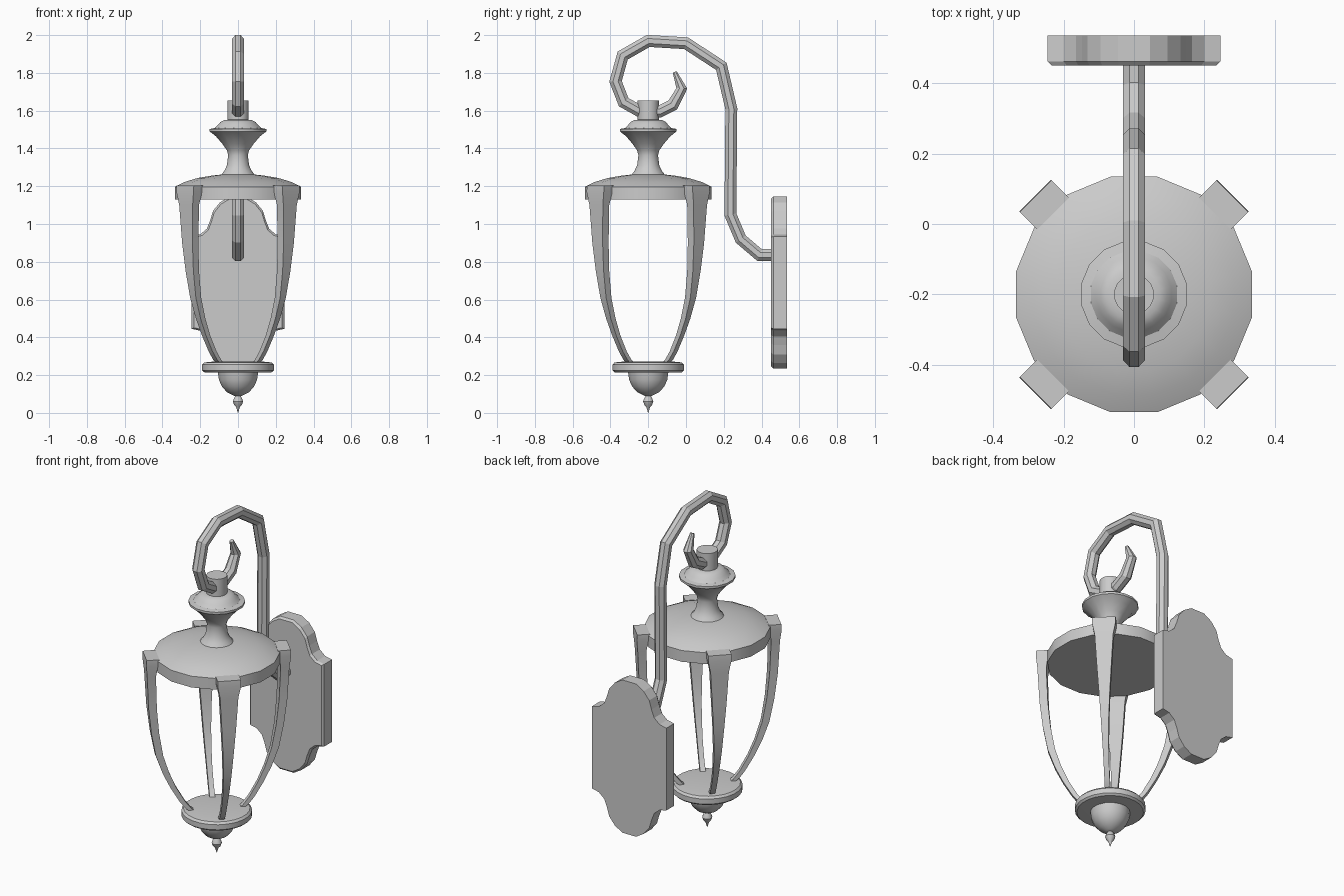
import bpy, bmesh, math
from mathutils import Vector

if "Cube" in bpy.data.objects:
    bpy.data.objects.remove(bpy.data.objects["Cube"])

AXIS_Y = -0.2


def loft(name, rings, angle=35):
    """Skin closed rings in order and cap both ends."""
    bm = bmesh.new()
    loops = [[bm.verts.new(p) for p in r] for r in rings]
    n = len(loops[0])
    for a, b in zip(loops, loops[1:]):
        for i in range(n):
            j = (i + 1) % n
            bm.faces.new((a[i], a[j], b[j], b[i]))
    bm.faces.new(loops[0][::-1])
    bm.faces.new(loops[-1])
    bmesh.ops.recalc_face_normals(bm, faces=bm.faces)
    me = bpy.data.meshes.new(name)
    bm.to_mesh(me)
    bm.free()
    ob = bpy.data.objects.new(name, me)
    bpy.context.collection.objects.link(ob)
    if angle:
        bpy.ops.object.select_all(action='DESELECT')
        ob.select_set(True)
        bpy.context.view_layer.objects.active = ob
        bpy.ops.object.shade_smooth_by_angle(angle=math.radians(angle))
    return ob


def lathe(name, profile, sides=16):
    """Turn a (radius, z) profile about the lantern axis."""
    ang = [(i + 0.5) * 2 * math.pi / sides for i in range(sides)]
    return loft(name, [[(r * math.cos(a), AXIS_Y + r * math.sin(a), z) for a in ang]
                       for r, z in profile])


# Roof with flat underside
lathe("lantern_roof", [(.341, 1.13), (.341, 1.197), (.29, 1.222), (.22, 1.243),
                       (.15, 1.255), (.09, 1.262)])

# Neck, flared collar and top cap
lathe("roof_neck", [(.095, 1.255), (.075, 1.28), (.06, 1.31), (.053, 1.364), (.06, 1.39),
                    (.085, 1.425), (.12, 1.465), (.153, 1.49), (.153, 1.503), (.125, 1.508),
                    (.108, 1.525), (.095, 1.54), (.075, 1.55), (.057, 1.552), (.057, 1.655)])

# Bottom dish, bowl and drop finial
lathe("bottom_dish", [(.11, .213), (.18, .215), (.191, .225), (.191, .255), (.18, .267),
                      (.13, .272)], 24)
lathe("bottom_bowl", [(.014, .088), (.03, .095), (.06, .11), (.087, .14), (.103, .175),
                      (.109, .218)])
lathe("drop_finial", [(.001, 0), (.01, .03), (.021, .042), (.028, .06), (.022, .077),
                      (.013, .092)], 12)

# Four curved ribs: (outer radius, thickness, width, z)
rib = [(.145, .03, .03, .262), (.17, .03, .03, .28), (.205, .03, .029, .325),
       (.255, .032, .03, .41), (.298, .036, .035, .5), (.337, .04, .043, .61),
       (.363, .042, .058, .75), (.38, .045, .077, .9), (.39, .048, .1, 1.1),
       (.397, .065, .128, 1.17), (.395, .07, .128, 1.205)]
for k, place in enumerate(("back_right", "back_left", "front_left", "front_right")):
    a = math.radians(45 + 90 * k)
    u = Vector((math.cos(a), math.sin(a), 0))
    v = Vector((-u.y, u.x, 0))
    loft(place + "_rib", [[Vector((0, AXIS_Y, z)) + u * (r - d * t) + v * (s * w / 2)
                           for d, s in ((0, -1), (0, 1), (1, 1), (1, -1))]
                          for r, t, w, z in rib])

# Scrolled arm: eight-sided tube along (y, z) points, tapered at the tip
path = [(.47, .835), (.39, .835), (.29, .92), (.235, 1.05), (.24, 1.61), (.187, 1.835),
        (0, 1.957), (-.2, 1.969), (-.335, 1.892), (-.373, 1.755), (-.33, 1.645),
        (-.25, 1.6), (-.14, 1.595), (-.07, 1.63), (-.022, 1.718), (-.06, 1.805)]
pts = [Vector((0, y, z)) for y, z in path]
rings = []
for i, p in enumerate(pts):
    d0 = (p - pts[i - 1]).normalized() if i else (pts[1] - p).normalized()
    d1 = (pts[i + 1] - p).normalized() if i < len(pts) - 1 else d0
    t = (d0 + d1).normalized()
    side = Vector((1, 0, 0)).cross(t)
    miter = 1 / max(t.dot(d0), .7)
    r = {14: .028, 15: .012}.get(i, .034)
    rings.append([p + Vector((r * math.cos(b), 0, 0)) + side * (r * miter * math.sin(b))
                  for b in [(q + .5) * math.pi / 4 for q in range(8)]])
loft("scroll_arm", rings, 0)

# Shaped wall plate with bevelled front edge, mirrored from one quarter
q = [(.245, .245), (.2, .255), (.165, .285), (.147, .33), (.132, .38), (.095, .425), (.045, .455)]
half = q + [(-x, z) for x, z in reversed(q)]
outline = half + [(-x, -z) for x, z in half]
loft("wall_plate", [[(x * s, y, .69 + z * s2) for x, z in outline]
                    for y, s, s2 in ((.535, 1, 1), (.462, 1, 1), (.45, .955, .975))], 0)
